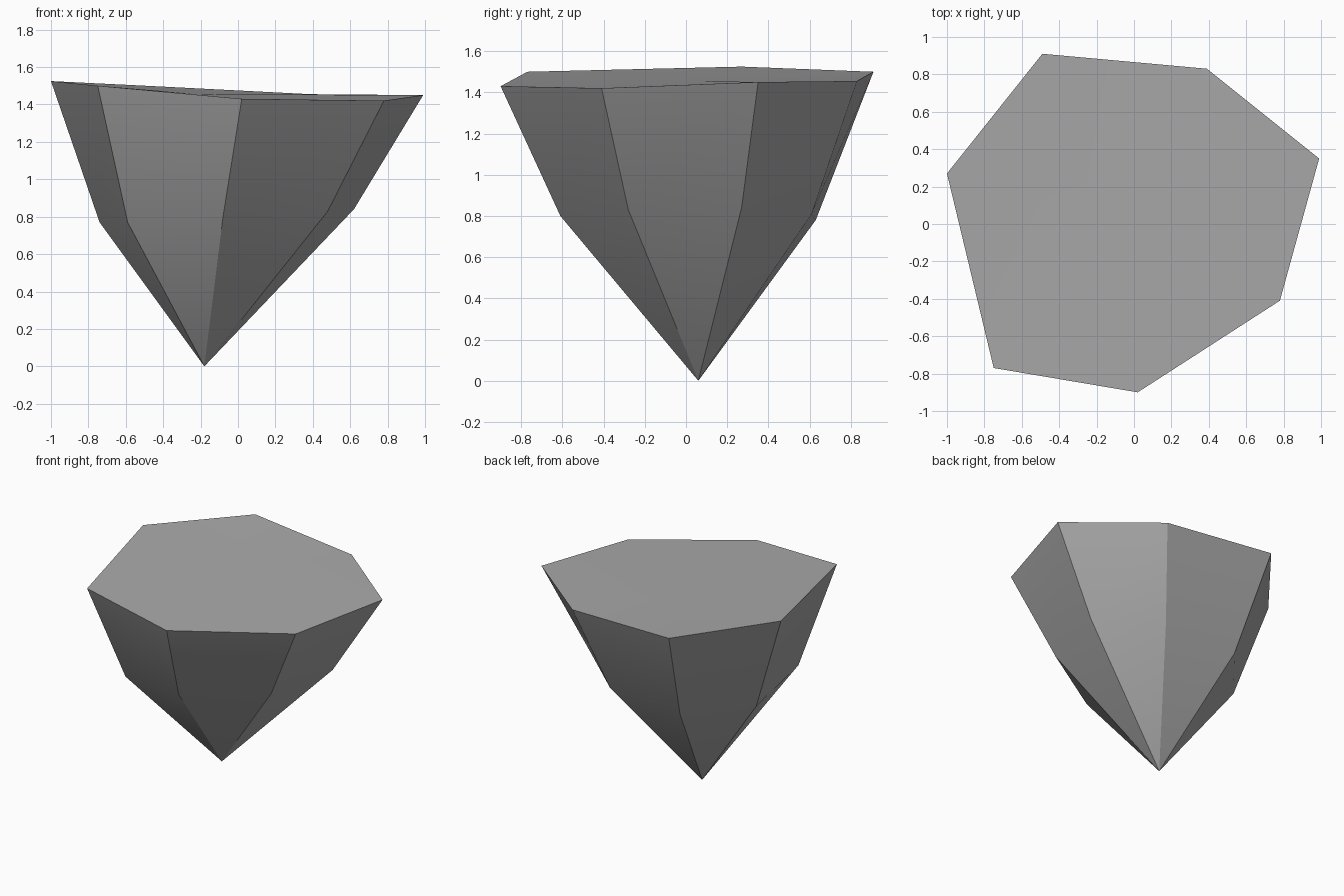
import bpy, bmesh, math

# Remove the default object
cube = bpy.data.objects.get("Cube")
if cube:
    bpy.data.objects.remove(cube, do_unlink=True)

# Stone colour
stone = bpy.data.materials.new("stone_grey")
stone.use_nodes = True
grey = (0.4, 0.4, 0.4, 1)
stone.diffuse_color = grey
stone.node_tree.nodes["Principled BSDF"].inputs["Base Color"].default_value = grey

# Rim and waist outlines, counter-clockwise from the front corner
rim = [(0.02, -0.90, 1.43), (0.78, -0.41, 1.42), (0.99, 0.35, 1.45),
       (0.39, 0.83, 1.455), (-0.49, 0.91, 1.50), (-1.0, 0.27, 1.525),
       (-0.75, -0.77, 1.50)]
waist = [(-0.08, -0.61, 0.80), (0.48, -0.28, 0.83), (0.62, 0.27, 0.84),
         (0.22, 0.61, 0.81), (-0.39, 0.63, 0.78), (-0.74, 0.20, 0.77),
         (-0.59, -0.53, 0.77)]

bm = bmesh.new()
top = [bm.verts.new(p) for p in rim]
mid = [bm.verts.new(p) for p in waist]
tip = bm.verts.new((-0.18, 0.06, 0))
centre = bm.verts.new((-0.2, 0.06, 1.455))

# Tapered sides, pointed tip and slightly dished top
for i in range(len(top)):
    j = (i + 1) % len(top)
    bm.faces.new((mid[i], mid[j], top[j], top[i]))
    bm.faces.new((tip, mid[j], mid[i]))
    bm.faces.new((centre, top[i], top[j]))
bmesh.ops.recalc_face_normals(bm, faces=bm.faces)

mesh = bpy.data.meshes.new("pointed_rock")
bm.to_mesh(mesh)
bm.free()
mesh.materials.append(stone)
rock = bpy.data.objects.new("pointed_rock", mesh)
bpy.context.collection.objects.link(rock)

# Soften shallow edges, keep the strong corners crisp
bpy.ops.object.select_all(action='DESELECT')
rock.select_set(True)
bpy.context.view_layer.objects.active = rock
bpy.ops.object.shade_smooth_by_angle(angle=math.radians(30))
